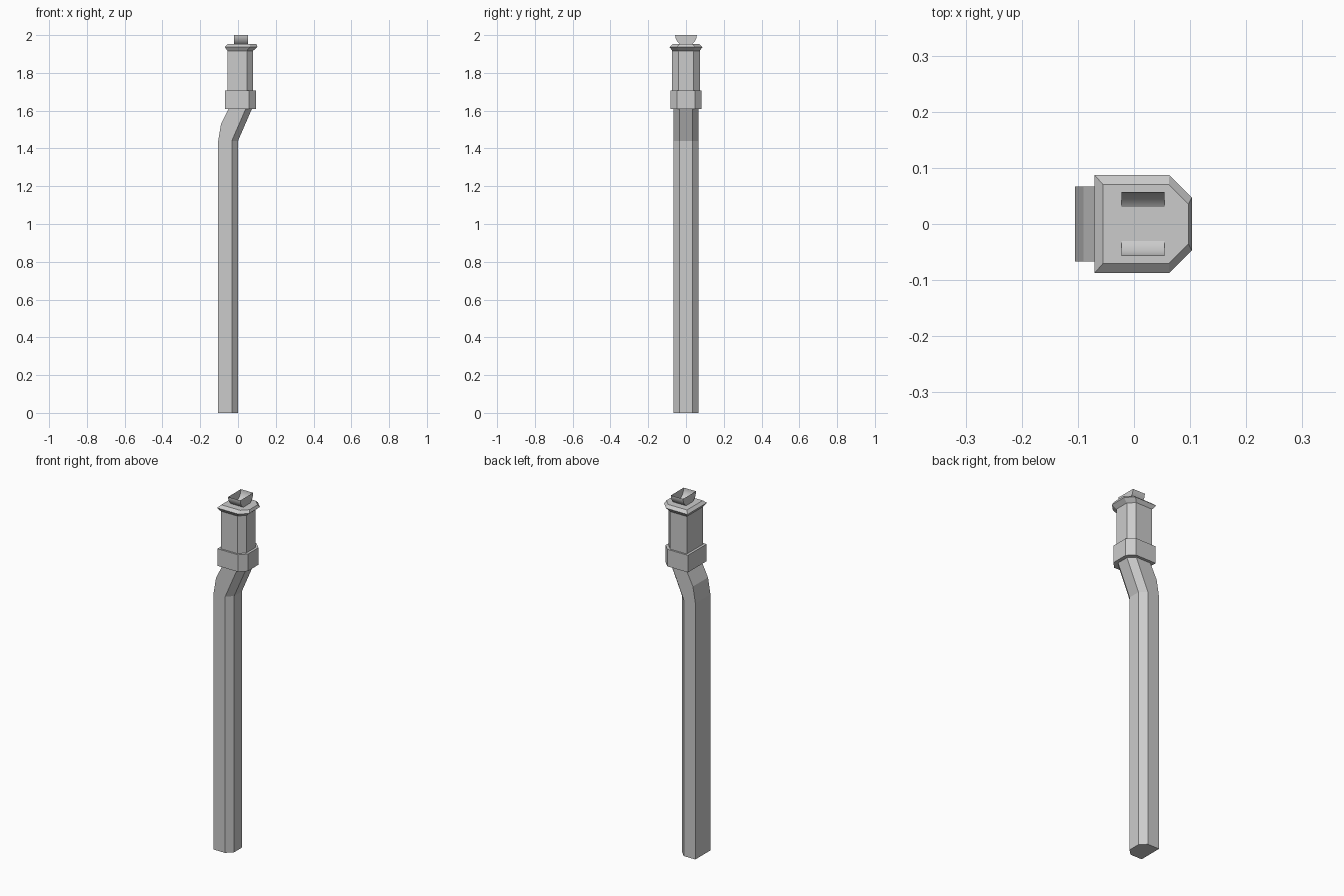
import bpy
import bmesh
from math import cos, sin, pi

cube = bpy.data.objects.get("Cube")
if cube:
    bpy.data.objects.remove(cube, do_unlink=True)

metal = bpy.data.materials.new("plain grey")
metal.use_nodes = True
GREY = (0.6, 0.6, 0.6, 1)
metal.diffuse_color = GREY
metal.node_tree.nodes["Principled BSDF"].inputs["Base Color"].default_value = GREY


def finish(name, bm):
    mesh = bpy.data.meshes.new(name)
    bm.to_mesh(mesh)
    bm.free()
    mesh.materials.append(metal)
    obj = bpy.data.objects.new(name, mesh)
    bpy.context.collection.objects.link(obj)
    return obj


def section(x0, x1, half, cut, z):
    """Rectangle with both +x corners chamfered."""
    return [(x0, -half, z), (x1 - cut, -half, z), (x1, cut - half, z),
            (x1, half - cut, z), (x1 - cut, half, z), (x0, half, z)]


def loft(name, rings):
    """Skin matching rings and close both ends."""
    bm = bmesh.new()
    loops = [[bm.verts.new(p) for p in ring] for ring in rings]
    n = len(loops[0])
    for low, high in zip(loops, loops[1:]):
        for i in range(n):
            j = (i + 1) % n
            bm.faces.new((low[i], low[j], high[j], high[i]))
    bm.faces.new(loops[0][::-1])
    bm.faces.new(loops[-1])
    bmesh.ops.remove_doubles(bm, verts=bm.verts, dist=0.0005)
    bmesh.ops.recalc_face_normals(bm, faces=bm.faces)
    return finish(name, bm)


# Pipe: straight run, then a bend whose inner side pivots on one line
straight = section(-0.105, 0, 0.067, 0.033, 1.44)
bend = [(-0.09, y, 1.53) if x < -0.1 else (x, y, z) for x, y, z in straight]
loft("pipe", [section(-0.105, 0, 0.067, 0.033, 0), straight, bend,
              section(-0.05, 0.074, 0.067, 0.033, 1.61)])

# Collar, upper body and flared cap
loft("collar", [section(-0.07, 0.094, 0.083, 0.036, z) for z in (1.61, 1.706)])
loft("upper_body", [section(-0.056, 0.08, 0.073, 0.033, z) for z in (1.7, 1.93)])
loft("cap", [section(-0.056, 0.08, 0.073, 0.033, 1.917),
             section(-0.07, 0.103, 0.087, 0.04, 1.937),
             section(-0.055, 0.097, 0.07, 0.035, 1.952)])

# Open half-round trough sunk slightly into the cap
bm = bmesh.new()
STEPS = 20
arcs = [[bm.verts.new((x, -0.057 * cos(pi * i / STEPS), 2 - 0.057 * sin(pi * i / STEPS)))
         for i in range(STEPS + 1)] for x in (-0.022, 0.054)]
for i in range(STEPS):
    bm.faces.new((arcs[0][i], arcs[0][i + 1], arcs[1][i + 1], arcs[1][i]))
for arc in arcs:
    bm.faces.new(arc)
bmesh.ops.recalc_face_normals(bm, faces=bm.faces)
trough = finish("trough", bm)
bpy.ops.object.select_all(action="DESELECT")
trough.select_set(True)
bpy.context.view_layer.objects.active = trough
bpy.ops.object.shade_smooth_by_angle()
